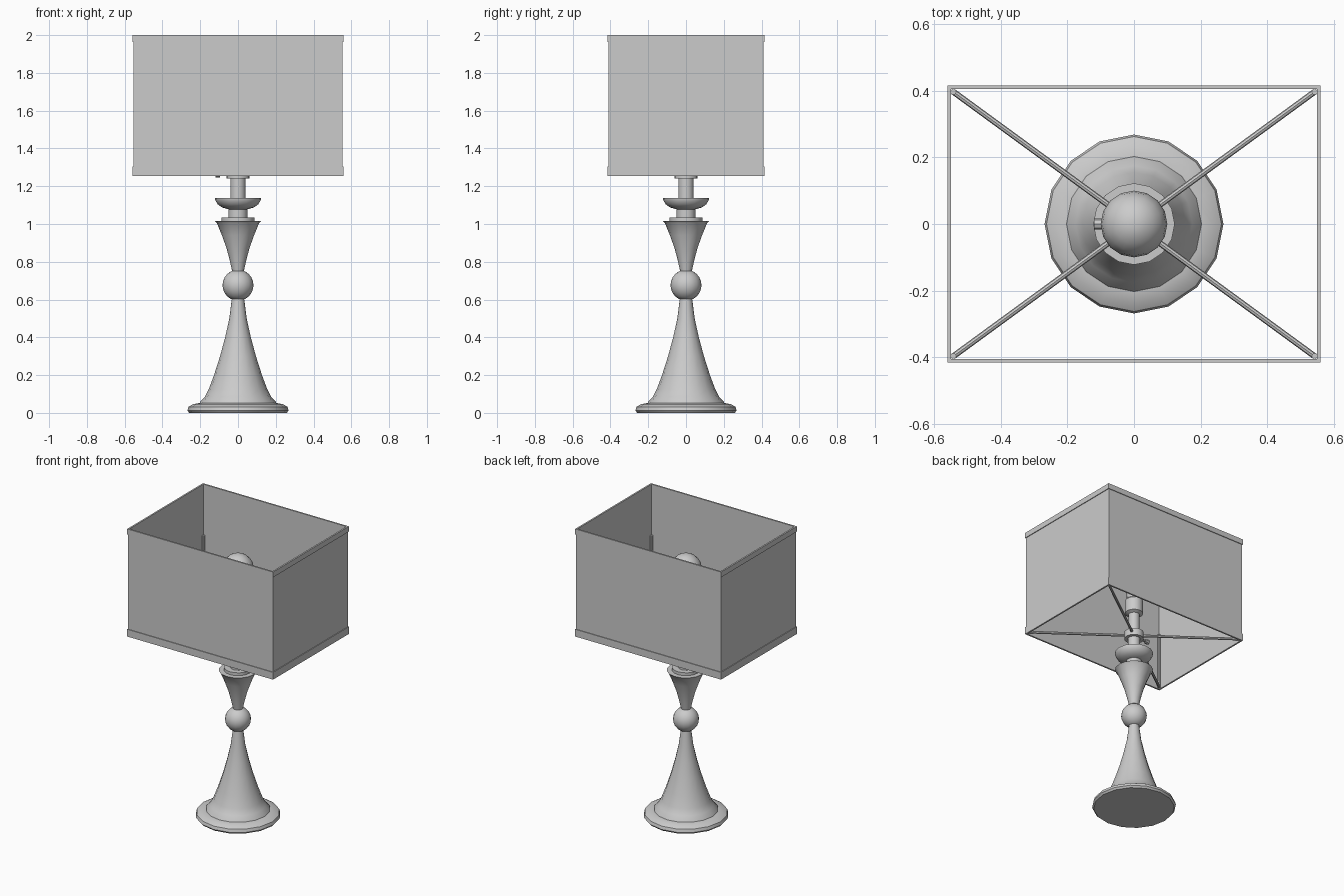
import bpy, bmesh, math
from mathutils import Vector

cube = bpy.data.objects.get("Cube")
if cube:
    bpy.data.objects.remove(cube, do_unlink=True)

grey = bpy.data.materials.new("warm_grey")
grey.use_nodes = True
grey.diffuse_color = (0.6, 0.6, 0.6, 1)
grey.node_tree.nodes["Principled BSDF"].inputs["Base Color"].default_value = (0.6, 0.6, 0.6, 1)


def finish(name, bm, smooth=True):
    bmesh.ops.recalc_face_normals(bm, faces=bm.faces)
    mesh = bpy.data.meshes.new(name)
    bm.to_mesh(mesh)
    bm.free()
    mesh.materials.append(grey)
    ob = bpy.data.objects.new(name, mesh)
    bpy.context.collection.objects.link(ob)
    if smooth:
        bpy.ops.object.select_all(action='DESELECT')
        ob.select_set(True)
        bpy.context.view_layer.objects.active = ob
        bpy.ops.object.shade_smooth_by_angle(angle=math.radians(35))
    return ob


def lathe(name, profile, steps=16):
    """Turn a closed (radius, height) profile around the z axis."""
    bm = bmesh.new()
    pts = [(0, profile[0][1])] + profile + [(0, profile[-1][1])]
    verts = [bm.verts.new((r, 0, z)) for r, z in pts]
    edges = [bm.edges.new(pair) for pair in zip(verts, verts[1:])]
    bmesh.ops.spin(bm, geom=verts + edges, cent=(0, 0, 0), axis=(0, 0, 1),
                   angle=math.tau, steps=steps)
    bmesh.ops.remove_doubles(bm, verts=bm.verts, dist=0.0005)
    return finish(name, bm)


def rod(name, start, end, radius, sides=8):
    a, b = Vector(start), Vector(end)
    bm = bmesh.new()
    bmesh.ops.create_cone(bm, cap_ends=True, segments=sides, radius1=radius,
                          radius2=radius, depth=(b - a).length)
    turn = (b - a).to_track_quat('Z', 'Y').to_matrix().to_4x4()
    turn.translation = (a + b) / 2
    bm.transform(turn)
    return finish(name, bm)


def frame(name, hx, hy, z0, z1, wall):
    """Open rectangular tube."""
    bm = bmesh.new()
    rings = []
    for inset, z in ((0, z0), (0, z1), (wall, z1), (wall, z0)):
        rings.append([bm.verts.new((sx * (hx - inset), sy * (hy - inset), z))
                      for sx, sy in ((-1, -1), (1, -1), (1, 1), (-1, 1))])
    for k in range(4):
        a, b = rings[k], rings[(k + 1) % 4]
        for i in range(4):
            j = (i + 1) % 4
            bm.faces.new((a[i], a[j], b[j], b[i]))
    return finish(name, bm, smooth=False)


# Turned base and stem
lathe("base_foot", [(0.258, 0), (0.268, 0.012), (0.262, 0.032), (0.238, 0.046), (0.2, 0.053)])
lathe("lower_stem", [(0.205, 0.045), (0.2, 0.06), (0.175, 0.085), (0.155, 0.125),
                     (0.127, 0.2), (0.095, 0.3), (0.068, 0.4), (0.046, 0.5), (0.032, 0.61)])
lathe("ball", [(0.082 * math.sin(math.pi * i / 12), 0.676 - 0.082 * math.cos(math.pi * i / 12))
               for i in range(1, 12)])
lathe("upper_stem", [(0.03, 0.745), (0.042, 0.8), (0.06, 0.87), (0.085, 0.94),
                     (0.112, 1.005), (0.122, 1.015)])

# Cap, dish and tube
lathe("cap_disc", [(0.088, 1.01), (0.088, 1.035)])
lathe("dish_neck", [(0.05, 1.03), (0.05, 1.085)])
lathe("dish", [(0.05, 1.078), (0.085, 1.088), (0.108, 1.105), (0.122, 1.13), (0.122, 1.138)])
lathe("tube", [(0.04, 1.13), (0.04, 1.25)])
lathe("hub", [(0.062, 1.242), (0.062, 1.29)])

# Socket and bulb
lathe("socket", [(0.036, 1.285), (0.036, 1.42), (0.058, 1.43), (0.058, 1.52), (0.05, 1.53)])
bulb = [(0.046, 1.525), (0.048, 1.57), (0.064, 1.625)]
bulb += [(0.1 * math.cos(math.radians(t)), 1.717 + 0.1 * math.sin(math.radians(t)))
         for t in (-35, -15, 0, 18, 36, 54, 70, 82)]
lathe("bulb", bulb)

# Turn switch on the right of the hub
rod("switch_shaft", (-0.05, 0, 1.262), (-0.1, 0, 1.262), 0.008)
rod("switch_knob", (-0.095, 0, 1.262), (-0.12, 0, 1.262), 0.016)

# Shade carrier: arms and corner posts
for sx, side in ((-1, "right"), (1, "left")):
    for sy, end in ((-1, "front"), (1, "back")):
        cx, cy = sx * 0.541, sy * 0.396
        rod(f"arm_{end}_{side}", (sx * 0.04, sy * 0.03, 1.268), (cx, cy, 1.268), 0.009)
        rod(f"post_{end}_{side}", (cx, cy, 1.26), (cx, cy, 1.65), 0.009)

# Shade with trim bands
frame("shade", 0.554, 0.41, 1.257, 1.998, 0.005)
frame("shade_bottom_trim", 0.559, 0.415, 1.255, 1.305, 0.011)
frame("shade_top_trim", 0.559, 0.415, 1.963, 2.0, 0.011)
